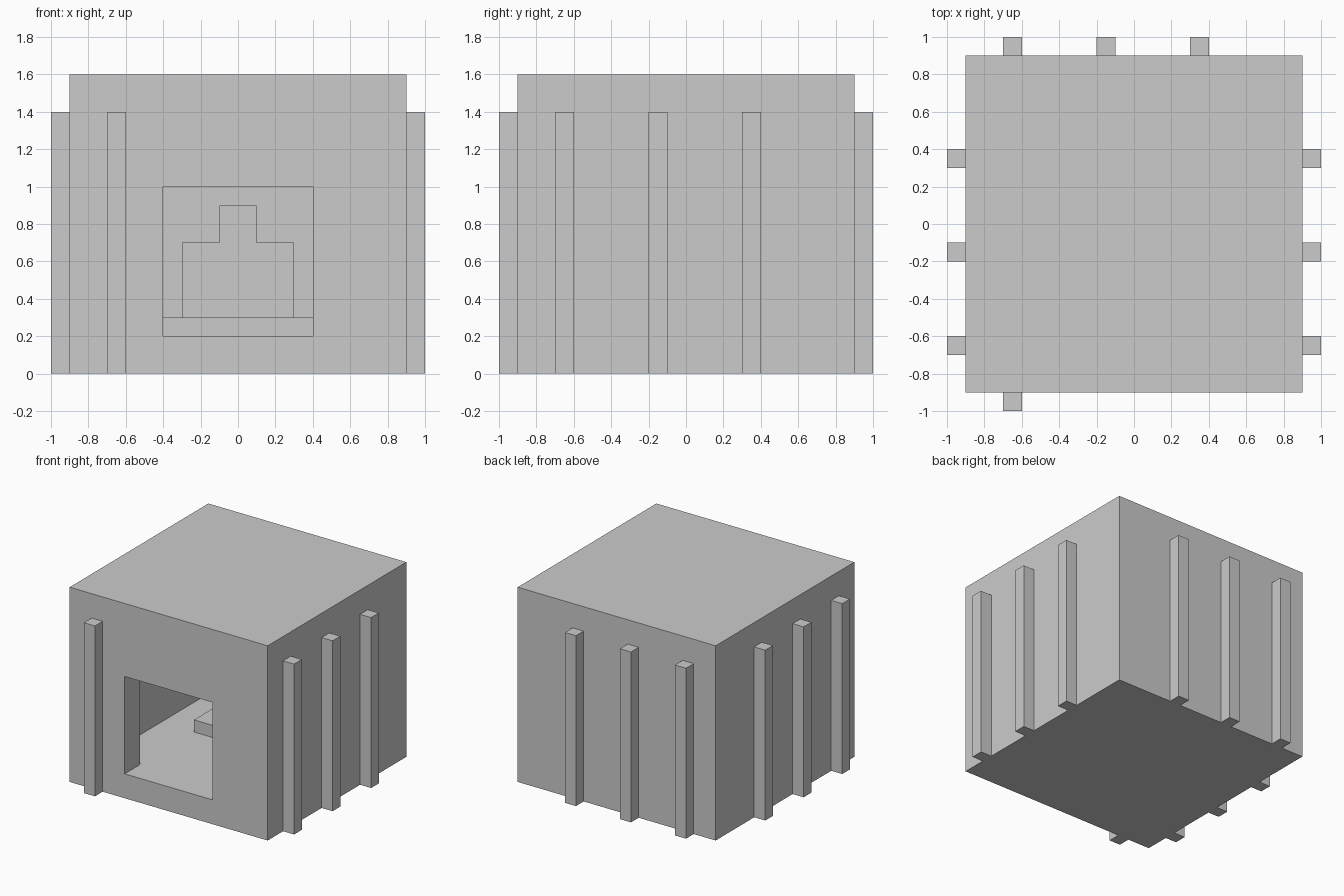
import bpy
import bmesh

if "Cube" in bpy.data.objects:
    bpy.data.objects.remove(bpy.data.objects["Cube"])


def box(name, x, y, z):
    """Axis-aligned box from (min, max) ranges."""
    bm = bmesh.new()
    bmesh.ops.create_cube(bm, size=1)
    for v in bm.verts:
        for i, (lo, hi) in enumerate((x, y, z)):
            v.co[i] = lo if v.co[i] < 0 else hi
    mesh = bpy.data.meshes.new(name)
    bm.to_mesh(mesh)
    bm.free()
    ob = bpy.data.objects.new(name, mesh)
    bpy.context.collection.objects.link(ob)
    return ob


def cut(target, cutter):
    cutter.hide_render = True
    cutter.hide_viewport = True
    mod = target.modifiers.new(cutter.name, 'BOOLEAN')
    mod.operation = 'DIFFERENCE'
    mod.solver = 'EXACT'
    mod.object = cutter


# Hollow building with thick walls, floor and roof, and a front opening
shell = box("building_shell", (-.9, .9), (-.9, .9), (0, 1.6))
cut(shell, box("room_cutter", (-.7, .7), (-.7, .7), (.2, 1.4)))
cut(shell, box("doorway_cutter", (-.4, .4), (-1.1, -.6), (.2, 1)))

# Pillars along the left, right and back walls, one on the front
H = (0, 1.4)
for i, p in enumerate((-.7, -.2, .3)):
    span = (p, p + .1)
    box(f"left_pillar_{i}", (-1, -.9), span, H)
    box(f"right_pillar_{i}", (.9, 1), span, H)
    box(f"back_pillar_{i}", span, (.9, 1), H)
box("front_pillar", (-.7, -.6), (-1, -.9), H)

# Plinth inside the room
box("plinth", (-.4, .4), (0, .6), (.2, .3))

# Stepped upright on the plinth, one extruded profile
half = [(.3, .3), (.3, .7), (.1, .7), (.1, .9)]
profile = half + [(-x, z) for x, z in reversed(half)]
bm = bmesh.new()
face = bm.faces.new([bm.verts.new((x, .2, z)) for x, z in profile])
ext = bmesh.ops.extrude_face_region(bm, geom=[face], use_keep_orig=True)
for g in ext["geom"]:
    if isinstance(g, bmesh.types.BMVert):
        g.co.y = .4
bmesh.ops.recalc_face_normals(bm, faces=bm.faces)
mesh = bpy.data.meshes.new("stepped_upright")
bm.to_mesh(mesh)
bm.free()
bpy.context.collection.objects.link(bpy.data.objects.new("stepped_upright", mesh))
